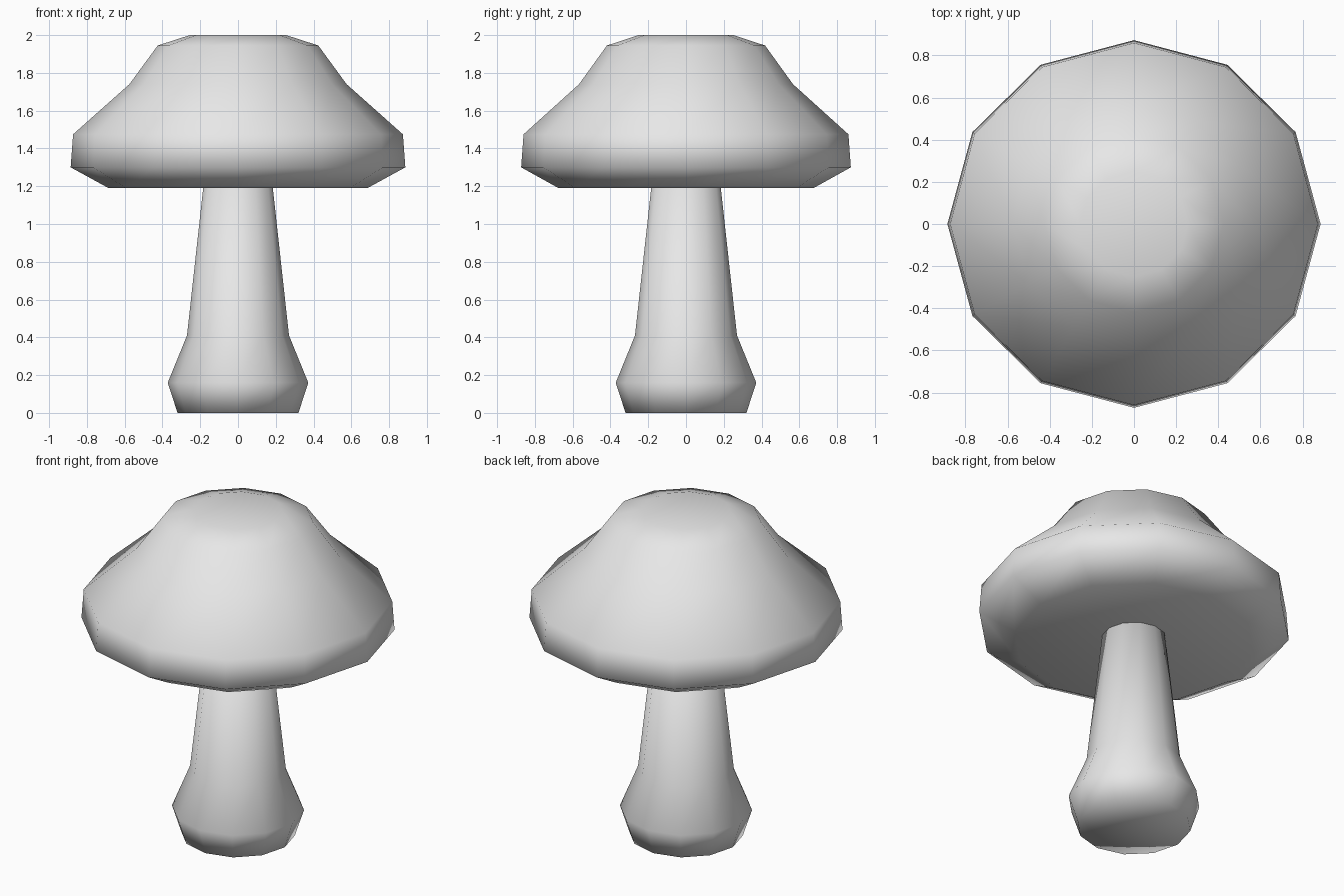
import bpy, bmesh, math

SIDES = 12

if "Cube" in bpy.data.objects:
    bpy.data.objects.remove(bpy.data.objects["Cube"], do_unlink=True)


def material(name, color):
    mat = bpy.data.materials.new(name)
    mat.use_nodes = True
    mat.diffuse_color = color
    mat.node_tree.nodes["Principled BSDF"].inputs["Base Color"].default_value = color
    return mat


def lathe(name, profile, mat, y_scale=1.0):
    """Turn a (radius, height) profile, listed bottom to top, about the z axis."""
    bm = bmesh.new()
    verts = [bm.verts.new((r, 0, z)) for r, z in profile]
    edges = [bm.edges.new(pair) for pair in zip(verts, verts[1:])]
    bmesh.ops.spin(bm, geom=verts + edges, cent=(0, 0, 0), axis=(0, 0, 1),
                   angle=math.tau, steps=SIDES, use_duplicate=False)
    bmesh.ops.remove_doubles(bm, verts=bm.verts, dist=0.0005)
    bmesh.ops.scale(bm, vec=(1, y_scale, 1), verts=bm.verts)
    bmesh.ops.recalc_face_normals(bm, faces=bm.faces)
    for face in bm.faces:
        face.smooth = True
    mesh = bpy.data.meshes.new(name)
    bm.to_mesh(mesh)
    bm.free()
    mesh.materials.append(mat)
    obj = bpy.data.objects.new(name, mesh)
    bpy.context.collection.objects.link(obj)
    return obj


grey = material("plain grey", (0.8, 0.8, 0.8, 1))

# Stem: bulbous foot tapering up into the cap
lathe("stem", [(0, 0), (0.32, 0), (0.372, 0.16), (0.27, 0.41),
               (0.18, 1.23), (0, 1.24)], grey)

# Cap: shallow hollow underside, rounded rim, flared shoulder, flat crown
lathe("cap", [(0, 1.23), (0.685, 1.19), (0.886, 1.30), (0.873, 1.475),
              (0.575, 1.74), (0.425, 1.945), (0.255, 2.0), (0, 2.0)],
      grey, y_scale=0.985)
